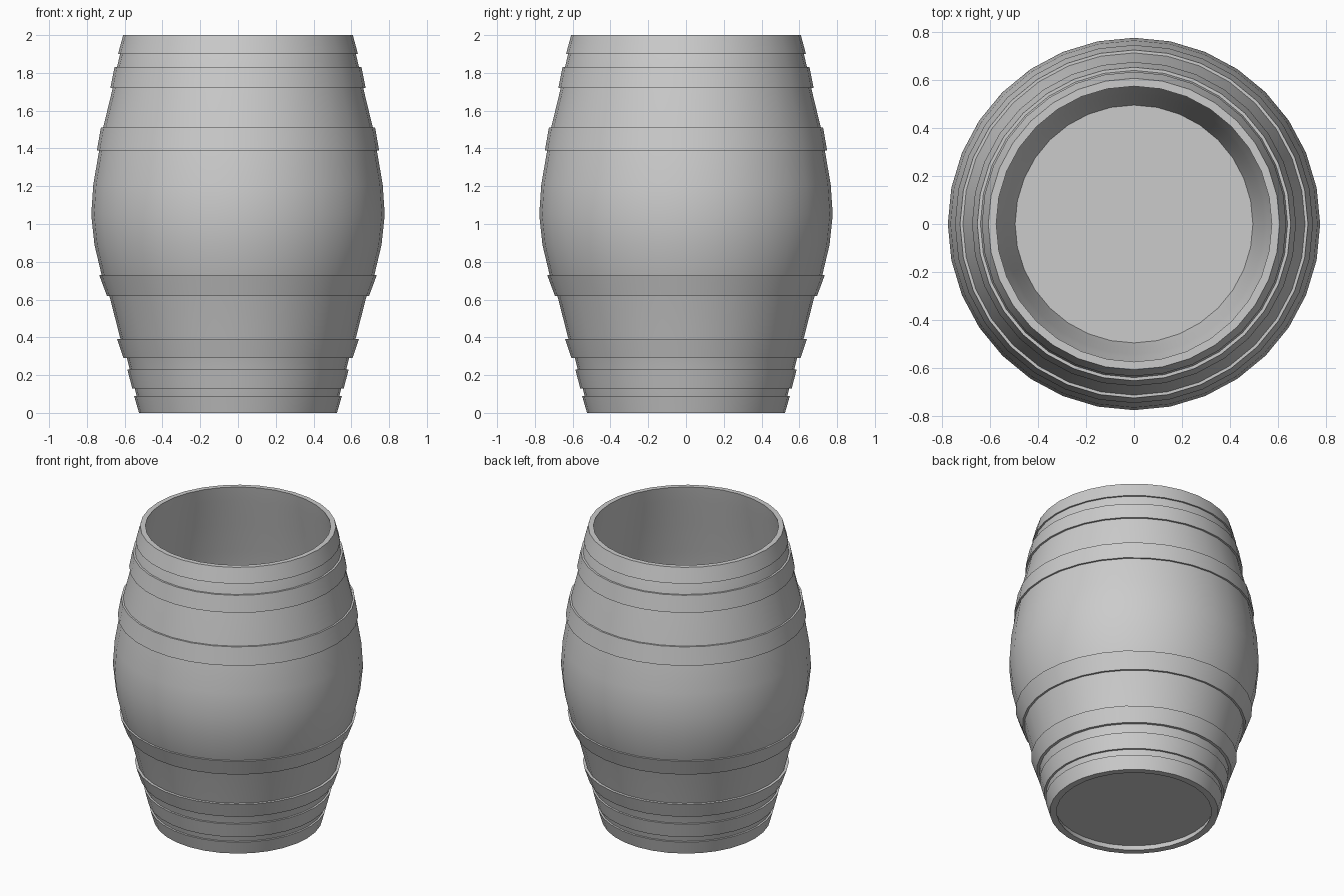
import bpy
import bmesh
from math import cos, sin, tau, radians

SIDES = 32
WALL = 0.03

# Remove the default object
cube = bpy.data.objects.get("Cube")
if cube:
    bpy.data.objects.remove(cube, do_unlink=True)

grey = bpy.data.materials.new("plain grey")
grey.use_nodes = True
grey.diffuse_color = (0.6, 0.6, 0.6, 1)
grey.node_tree.nodes["Principled BSDF"].inputs["Base Color"].default_value = (0.6, 0.6, 0.6, 1)


def lathe(name, profile):
    """Revolve a closed (radius, height) outline around the z axis."""
    bm = bmesh.new()
    rings = [[bm.verts.new((r * cos(tau * i / SIDES), r * sin(tau * i / SIDES), z))
              for i in range(SIDES)] for r, z in profile]
    for a, b in zip(rings, rings[1:] + rings[:1]):
        for i in range(SIDES):
            j = (i + 1) % SIDES
            bm.faces.new((a[i], a[j], b[j], b[i]))
    return finish(name, bm)


def finish(name, bm):
    bmesh.ops.recalc_face_normals(bm, faces=bm.faces)
    mesh = bpy.data.meshes.new(name)
    bm.to_mesh(mesh)
    bm.free()
    mesh.materials.append(grey)
    obj = bpy.data.objects.new(name, mesh)
    bpy.context.collection.objects.link(obj)
    bpy.ops.object.select_all(action='DESELECT')
    obj.select_set(True)
    bpy.context.view_layer.objects.active = obj
    bpy.ops.object.shade_smooth_by_angle(angle=radians(30))
    return obj


# Bulging hollow wall, open at both ends
outer = [(0.511, 0), (0.537, 0.09), (0.547, 0.13), (0.573, 0.23), (0.588, 0.29),
         (0.622, 0.39), (0.681, 0.62), (0.722, 0.73), (0.76, 0.89), (0.777, 1.05),
         (0.766, 1.21), (0.735, 1.39), (0.714, 1.51), (0.663, 1.72), (0.641, 1.83),
         (0.624, 1.9), (0.597, 2)]
inner = [(r - WALL, z) for r, z in reversed(outer)]
inner[0] = (0.575, 2)
lathe("barrel_wall", outer + inner)

# Hoops wrapped round the wall: bottom height, top height, thickness
radius_at = {z: r for r, z in outer}
hoops = [("bottom_hoop", 0, 0.09, 0.013), ("lower_hoop", 0.13, 0.23, 0.013),
         ("lower_middle_hoop", 0.29, 0.39, 0.018), ("belly_lower_hoop", 0.62, 0.73, 0.013),
         ("belly_upper_hoop", 1.39, 1.51, 0.012), ("upper_hoop", 1.72, 1.83, 0.013),
         ("top_hoop", 1.9, 2, 0.011)]
for name, low, high, thick in hoops:
    a, b = radius_at[low], radius_at[high]
    lathe(name, [(a, low), (a + thick, low), (b + thick, high), (b, high)])

# Floor set just above the bottom rim
bm = bmesh.new()
bmesh.ops.create_cone(bm, cap_ends=True, segments=SIDES, radius1=0.498, radius2=0.498, depth=0.015)
bmesh.ops.translate(bm, verts=bm.verts, vec=(0, 0, 0.045))
finish("barrel_floor", bm)
